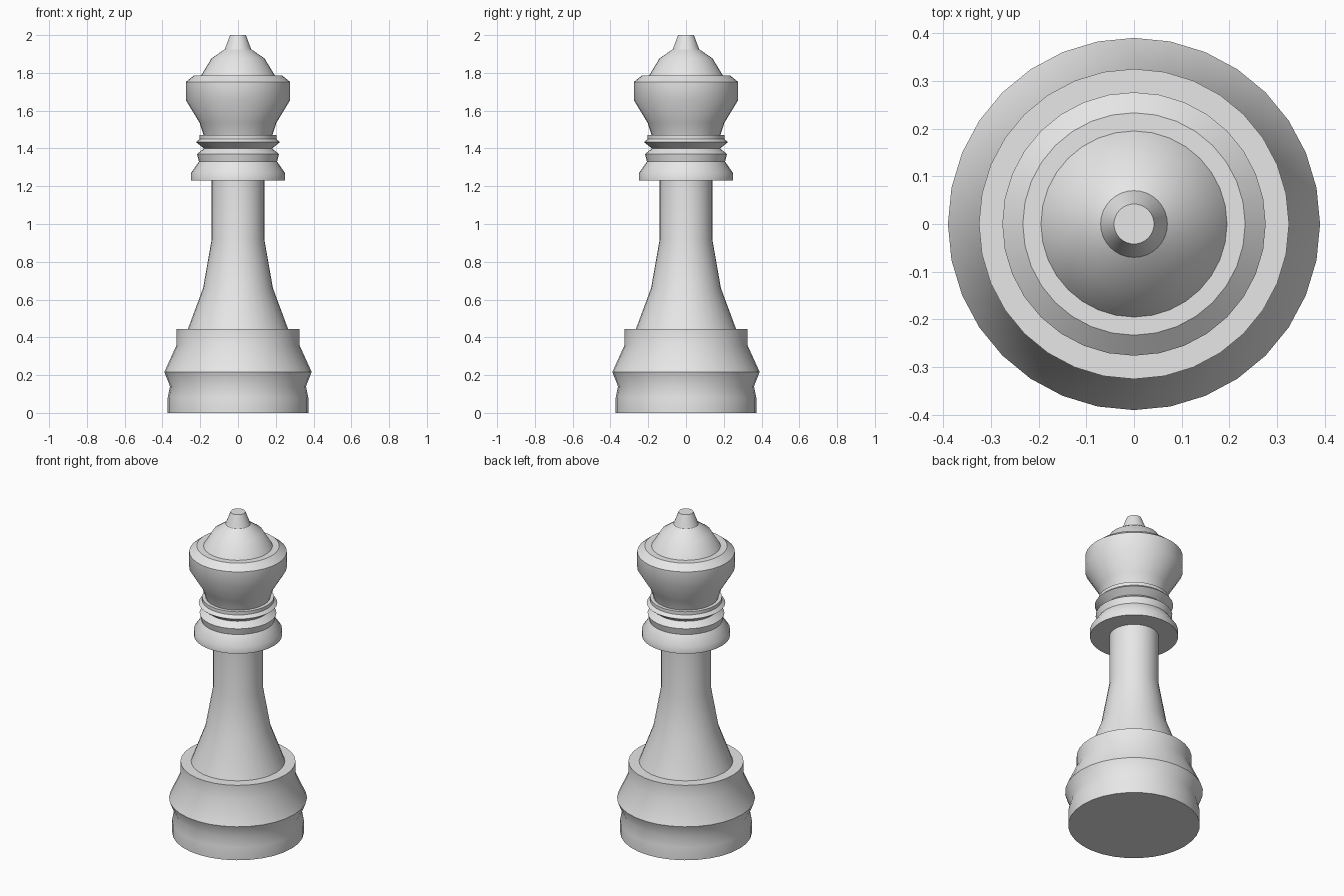
import bpy, bmesh, math

cube = bpy.data.objects.get("Cube")
if cube:
    bpy.data.objects.remove(cube, do_unlink=True)

SIDES = 32

grey = bpy.data.materials.new("grey")
grey.use_nodes = True
colour = (0.8, 0.8, 0.8, 1)
grey.diffuse_color = colour
grey.node_tree.nodes["Principled BSDF"].inputs["Base Color"].default_value = colour


def lathe(name, profile, cap_bottom=False, cap_top=False):
    """Turn a (radius, height) profile, listed bottom to top, around z."""
    bm = bmesh.new()
    rings = []
    for r, z in profile:
        angles = [2 * math.pi * i / SIDES for i in range(SIDES)]
        rings.append([bm.verts.new((r * math.cos(a), r * math.sin(a), z)) for a in angles])
    for low, high in zip(rings, rings[1:]):
        for i in range(SIDES):
            j = (i + 1) % SIDES
            bm.faces.new((low[i], low[j], high[j], high[i]))
    if cap_bottom:
        bm.faces.new(rings[0][::-1])
    if cap_top:
        bm.faces.new(rings[-1])
    mesh = bpy.data.meshes.new(name)
    bm.to_mesh(mesh)
    bm.free()
    mesh.materials.append(grey)
    obj = bpy.data.objects.new(name, mesh)
    bpy.context.collection.objects.link(obj)
    bpy.ops.object.select_all(action='DESELECT')
    obj.select_set(True)
    bpy.context.view_layer.objects.active = obj
    bpy.ops.object.shade_smooth_by_angle(angle=math.radians(35))


# Stepped foot with a flared rim and a flat ledge
lathe("base", [(0.372, 0), (0.372, 0.08), (0.36, 0.14), (0.39, 0.217),
               (0.325, 0.36), (0.325, 0.445), (0.265, 0.445)], cap_bottom=True)

# Tapering stem
lathe("stem", [(0.265, 0.445), (0.185, 0.66), (0.14, 0.915), (0.14, 1.23)])

# Stacked neck rings
lathe("collar", [(0.14, 1.23), (0.249, 1.23), (0.249, 1.27), (0.207, 1.33)])
lathe("lower_ring", [(0.207, 1.33), (0.217, 1.37), (0.18, 1.40)])
lathe("upper_ring", [(0.18, 1.40), (0.222, 1.433), (0.203, 1.45),
                     (0.203, 1.47), (0.182, 1.47)])

# Flared crown with a bevelled rim
lathe("crown", [(0.182, 1.47), (0.203, 1.535), (0.276, 1.655), (0.276, 1.752),
                (0.233, 1.787), (0.195, 1.787)])

# Domed top and finial
lathe("dome", [(0.195, 1.787), (0.14, 1.877), (0.07, 1.925)])
lathe("finial", [(0.07, 1.925), (0.042, 2.0)], cap_top=True)
